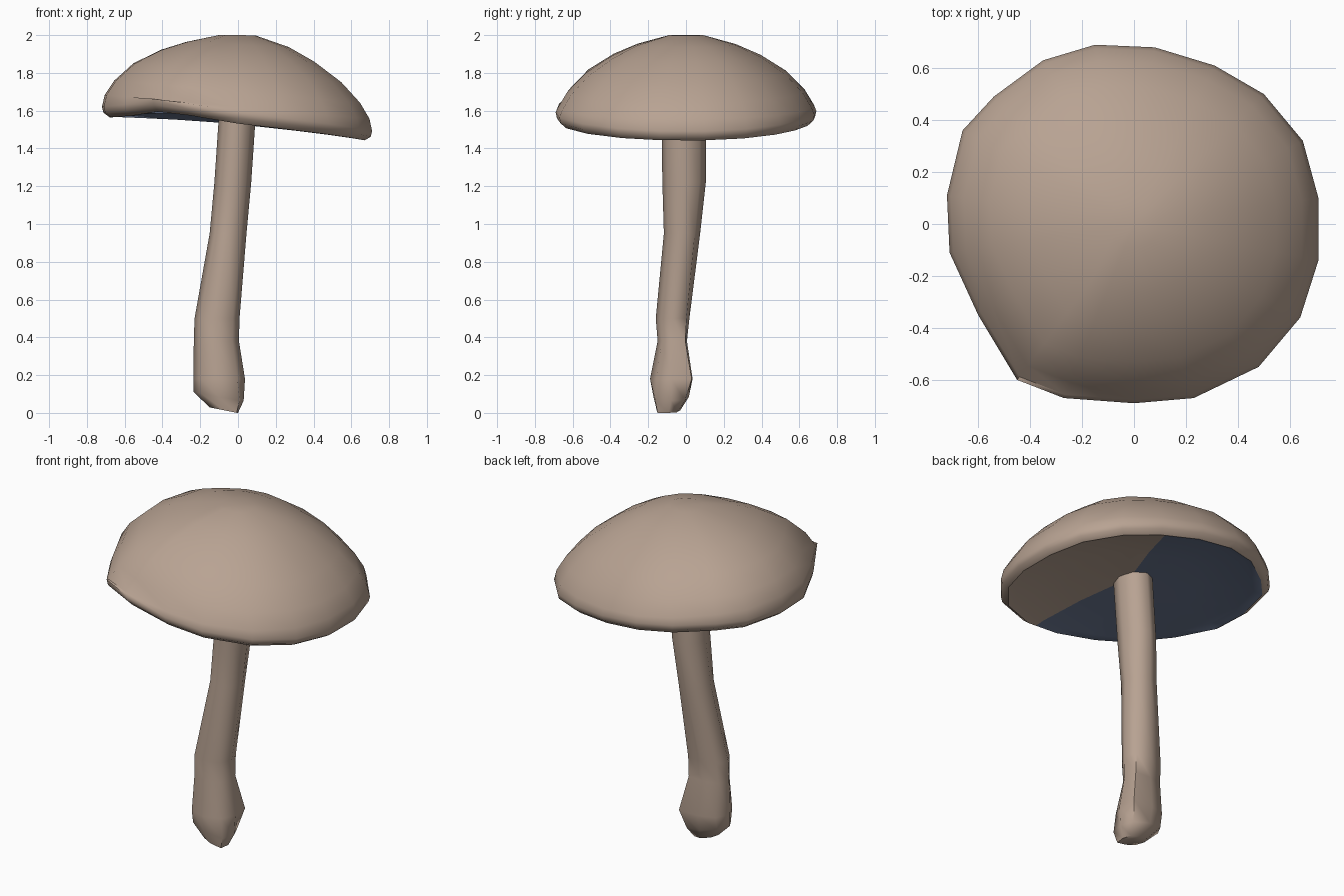
import bpy, bmesh, math
from mathutils import Vector

if "Cube" in bpy.data.objects:
    bpy.data.objects.remove(bpy.data.objects["Cube"])


def material(name, rgb):
    m = bpy.data.materials.new(name)
    m.diffuse_color = (*rgb, 1)
    m.use_nodes = True
    m.node_tree.nodes["Principled BSDF"].inputs["Base Color"].default_value = m.diffuse_color
    return m


brown = material("mushroom brown", (0.48, 0.365, 0.29))
blue = material("gill slate blue", (0.15, 0.19, 0.29))


def bridge(bm, a, b):
    n = len(a)
    return [bm.faces.new((a[i], a[(i + 1) % n], b[(i + 1) % n], b[i])) for i in range(n)]


def finish(bm, name, mats, angle):
    bmesh.ops.recalc_face_normals(bm, faces=bm.faces)
    mesh = bpy.data.meshes.new(name)
    bm.to_mesh(mesh)
    bm.free()
    for m in mats:
        mesh.materials.append(m)
    ob = bpy.data.objects.new(name, mesh)
    bpy.context.collection.objects.link(ob)
    bpy.ops.object.select_all(action='DESELECT')
    ob.select_set(True)
    bpy.context.view_layer.objects.active = ob
    bpy.ops.object.shade_smooth_by_angle(angle=math.radians(angle))
    return ob


# Cap: uneven outline swept through a domed profile, tilted down towards +x
outline = [(.71, -.14), (.71, .1), (.65, .32), (.5, .5), (.31, .61), (.08, .68), (-.15, .69),
           (-.35, .63), (-.54, .49), (-.66, .36), (-.72, .11), (-.71, -.11), (-.6, -.35),
           (-.45, -.6), (-.27, -.67), (0, -.69), (.23, -.67), (.48, -.55), (.64, -.36)]
profile = [(.13, 2.0), (.38, 1.95), (.57, 1.89), (.77, 1.80), (.91, 1.70), (.98, 1.62),
           (1, 1.555), (.99, 1.525), (.945, 1.503), (.88, 1.522), (.5, 1.565)]


def cap_point(x, y, s, h):
    # the rim lifts at front and back, most at the front left corner
    d = math.hypot(x + .42, y + .6)
    lift = .03 * (y / .69) ** 2 + .045 * math.exp(-(d / .3) ** 2)
    lift *= s ** 4 if h < 1.6 else 0
    tilt = .09 * min(1, s * 1.5)
    return Vector((x * s, y * s, h - tilt * x * s + lift))


bm = bmesh.new()
rings = [[bm.verts.new(cap_point(x, y, s, h)) for x, y in outline] for s, h in profile]
under = []
for k in range(len(rings) - 1):
    faces = bridge(bm, rings[k], rings[k + 1])
    if k >= 8:
        under += faces
for ring, z in ((rings[0], 2.0), (rings[-1], 1.58)):
    c = bm.verts.new((0, 0, z))
    for i in range(len(ring)):
        f = bm.faces.new((ring[i], ring[(i + 1) % len(ring)], c))
        if z < 1.9:
            under.append(f)

# Underside: slate blue on the -x half, brown in a wedge on the other
for f in under:
    f.material_index = 1
corner = Vector((.03, 0, 0))
normals = [Vector((1, -.4, 0)), Vector((1, .2, 0))]
for n in normals:
    geom = list({g for f in bm.faces if f.material_index == 1 for g in (*f.verts, *f.edges, f)})
    bmesh.ops.bisect_plane(bm, geom=geom, plane_co=corner, plane_no=n)
for f in bm.faces:
    offset = f.calc_center_median() - corner
    if f.material_index == 1 and all(offset.dot(n) > 0 for n in normals):
        f.material_index = 0
finish(bm, "mushroom_cap", [brown, blue], 55)

# Stalk: bent eight-sided column with a swollen foot
# (z, x range, y range, bulge of the back right corner, bulge of the front right corner)
sections = [(1.59, -.1, .095, -.13, .105, 0, 0), (1.22, -.125, .07, -.125, .105, 0, 0),
            (.95, -.15, .045, -.117, .075, 0, 0), (.5, -.23, .008, -.16, .018, .015, 0),
            (.38, -.234, .005, -.15, .005, .02, 0), (.18, -.236, .037, -.19, .035, .04, 0),
            (.08, -.235, .03, -.172, .015, .01, .025), (.015, -.15, 0, -.155, -.03, 0, .02)]
SIDES = 8
bm = bmesh.new()
rings = []
for z, x0, x1, y0, y1, back, front in sections:
    ring = []
    for i in range(SIDES):
        a = 2 * math.pi * i / SIDES
        x = (x0 + x1) / 2 + (x1 - x0) / 2 * math.cos(a)
        y = (y0 + y1) / 2 + (y1 - y0) / 2 * math.sin(a)
        push = {1: back, 7: front}.get(i, 0)
        x += push * math.cos(a)
        y += push * math.sin(a)
        # the foot is cut at a slight slope
        dz = max(-.015, -.2 * (x + .08)) if z < .1 else 0
        ring.append(bm.verts.new((x, y, z + dz)))
    rings.append(ring)
for a, b in zip(rings, rings[1:]):
    bridge(bm, a, b)
bm.faces.new(rings[0])
bm.faces.new(rings[-1])
finish(bm, "mushroom_stalk", [brown], 60)
